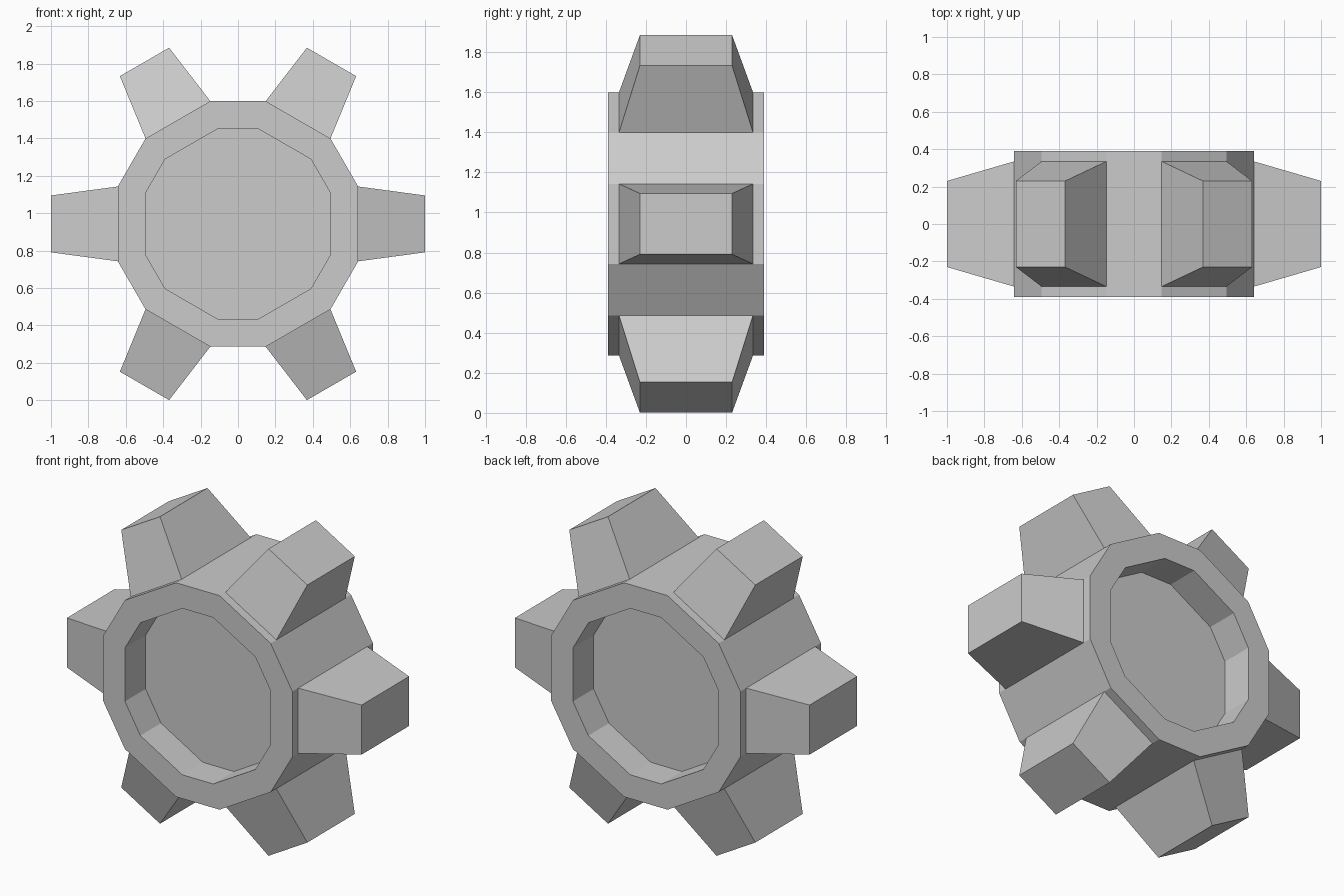
import bpy, bmesh
from math import radians, cos, sin
from mathutils import Matrix, Vector

cube = bpy.data.objects.get("Cube")
if cube:
    bpy.data.objects.remove(cube, do_unlink=True)

CENTRE = Vector((0, 0, 0.943))
TEETH = 6

grey = bpy.data.materials.new("plain grey")
grey.use_nodes = True
colour = (0.6, 0.6, 0.6, 1)
grey.diffuse_color = colour
grey.node_tree.nodes["Principled BSDF"].inputs["Base Color"].default_value = colour


def finish(name, bm):
    bmesh.ops.recalc_face_normals(bm, faces=bm.faces)
    mesh = bpy.data.meshes.new(name)
    bm.to_mesh(mesh)
    bm.free()
    mesh.materials.append(grey)
    obj = bpy.data.objects.new(name, mesh)
    obj.location = CENTRE
    bpy.context.collection.objects.link(obj)
    return obj


def loft(bm, rings):
    """Skin a list of point rings and cap both ends."""
    loops = [[bm.verts.new(p) for p in ring] for ring in rings]
    n = len(loops[0])
    for a, b in zip(loops, loops[1:]):
        for i in range(n):
            j = (i + 1) % n
            bm.faces.new((a[i], a[j], b[j], b[i]))
    bm.faces.new(loops[0])
    bm.faces.new(loops[-1])


def hub_ring(y, radius, half_angle):
    """Twelve-sided ring whose alternate sides carry the teeth."""
    angles = [radians(k * 360 / TEETH + s * half_angle)
              for k in range(TEETH) for s in (-1, 1)]
    return [(radius * cos(a), y, radius * sin(a)) for a in angles]


def tooth_ring(x, half_y, half_z):
    return [(x, -half_y, -half_z), (x, half_y, -half_z),
            (x, half_y, half_z), (x, -half_y, half_z)]


# Hub with a round recess in the front and the back
outer, inner = (0.673, 17.3), (0.521, 18.4)
bm = bmesh.new()
loft(bm, [hub_ring(-0.19, *inner), hub_ring(-0.39, *inner),
          hub_ring(-0.39, *outer), hub_ring(0.39, *outer),
          hub_ring(0.39, *inner), hub_ring(0.19, *inner)])
finish("gear_hub", bm)

# Tapered teeth, rooted slightly inside the hub
for k in range(TEETH):
    bm = bmesh.new()
    loft(bm, [tooth_ring(0.62, 0.341, 0.203), tooth_ring(1.0, 0.23, 0.152)])
    bm.transform(Matrix.Rotation(radians(k * 360 / TEETH), 4, 'Y'))
    finish(f"gear_tooth_{k + 1}", bm)
